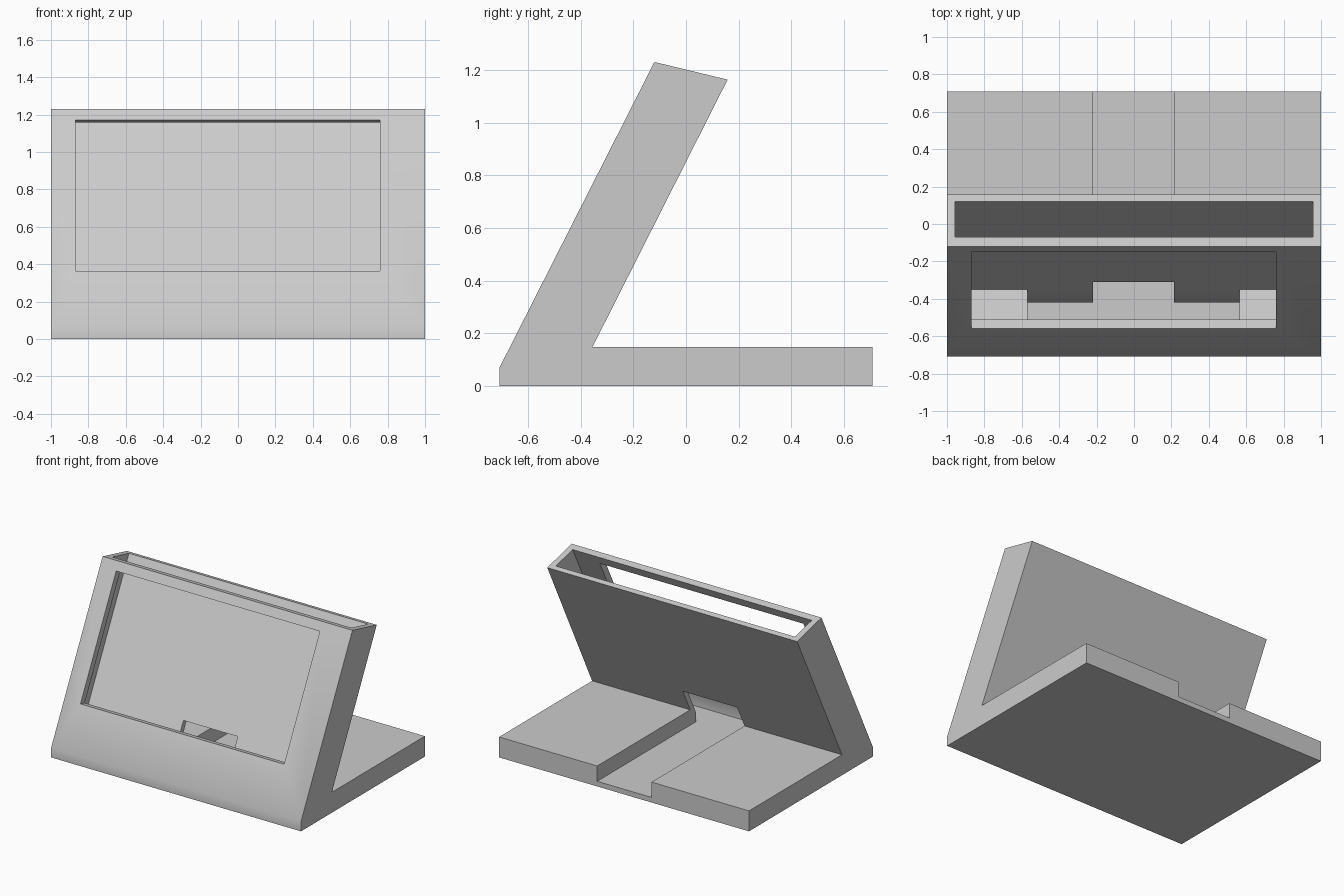
import bpy, bmesh

if "Cube" in bpy.data.objects:
    bpy.data.objects.remove(bpy.data.objects["Cube"])

grey = bpy.data.materials.new("light_grey")
grey.diffuse_color = (0.6, 0.6, 0.6, 1)
grey.use_nodes = True
grey.node_tree.nodes["Principled BSDF"].inputs["Base Color"].default_value = grey.diffuse_color


def prism(name, profile, x0, x1):
    """Extrude a (y, z) profile along x."""
    bm = bmesh.new()
    face = bm.faces.new([bm.verts.new((x0, y, z)) for y, z in profile])
    ext = bmesh.ops.extrude_face_region(bm, geom=[face])
    moved = [v for v in ext["geom"] if isinstance(v, bmesh.types.BMVert)]
    bmesh.ops.translate(bm, verts=moved, vec=(x1 - x0, 0, 0))
    bmesh.ops.recalc_face_normals(bm, faces=bm.faces)
    mesh = bpy.data.meshes.new(name)
    bm.to_mesh(mesh)
    bm.free()
    mesh.materials.append(grey)
    obj = bpy.data.objects.new(name, mesh)
    bpy.context.collection.objects.link(obj)
    return obj


# Leaning case and flat foot in one side profile
stand = prism("display_stand", [
    (-0.708, 0), (0.708, 0), (0.708, 0.148), (-0.355, 0.148),
    (0.158, 1.163), (-0.12, 1.23), (-0.708, 0.07)], -1, 1)

cuts = [
    # Slot for the device, open at the top
    ("slot_cutter", [(-0.541, 0.291), (-0.35, 0.245), (0.171, 1.272),
                     (-0.019, 1.32)], -0.957, 0.957),
    # Screen window through the front wall
    ("window_cutter", [(-0.66, 0.389), (-0.46, 0.341), (-0.05, 1.146),
                       (-0.25, 1.194)], -0.87, 0.76),
    # Connector well below the slot floor
    ("well_cutter", [(-0.62, 0.037), (-0.42, 0.037), (-0.42, 0.107),
                     (-0.35, 0.245), (-0.37, 0.30), (-0.52, 0.32),
                     (-0.56, 0.25), (-0.62, 0.135)], -0.57, 0.563),
    # Cable channel out through the back wall and foot
    ("channel_cutter", [(-0.5, 0.037), (0.8, 0.037), (0.8, 0.297),
                        (-0.2, 0.297), (-0.4, 0.346)], -0.22, 0.215),
]

bpy.context.view_layer.objects.active = stand
stand.select_set(True)
for name, profile, x0, x1 in cuts:
    cutter = prism(name, profile, x0, x1)
    cutter.hide_render = True
    mod = stand.modifiers.new(name, "BOOLEAN")
    mod.operation = "DIFFERENCE"
    mod.solver = "EXACT"
    mod.object = cutter
    bpy.ops.object.modifier_apply(modifier=mod.name)
    bpy.data.objects.remove(cutter)

# Soft shading across the shallow front crease only
bpy.ops.object.shade_smooth_by_angle()
